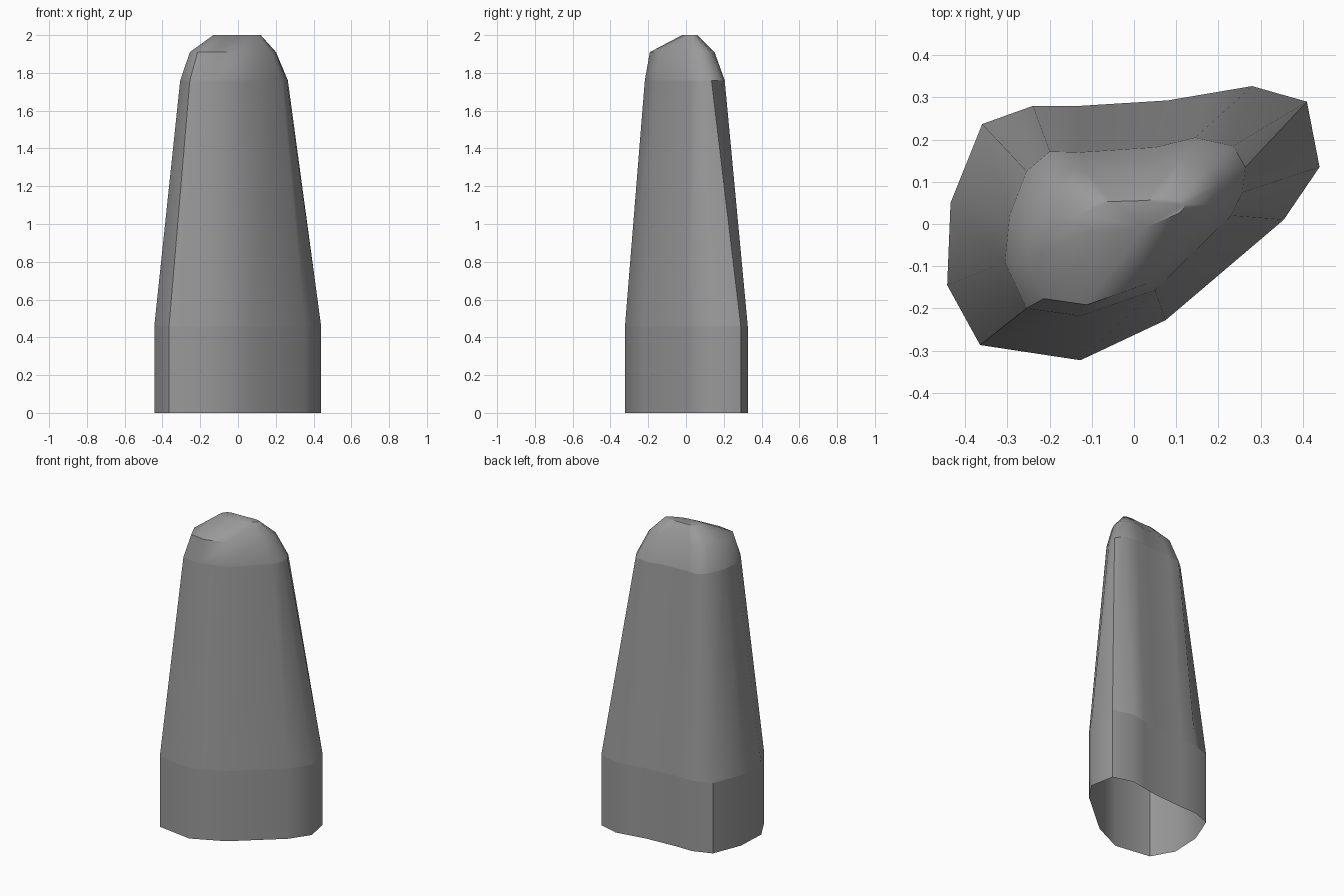
import bpy, bmesh, math

cube = bpy.data.objects.get("Cube")
if cube:
    bpy.data.objects.remove(cube, do_unlink=True)

# One stone grey for the whole pillar
stone = bpy.data.materials.new("stone_grey")
stone.use_nodes = True
grey = (0.32, 0.32, 0.32, 1)
stone.diffuse_color = grey
stone.node_tree.nodes["Principled BSDF"].inputs["Base Color"].default_value = grey

# Irregular outlines, counter-clockwise: foot and shoulder
foot = [(.44, .135), (.41, .29), (.28, .327), (.18, .31), (.08, .293),
        (-.13, .28), (-.24, .28), (-.36, .237), (-.435, .05), (-.443, -.145),
        (-.365, -.287), (-.127, -.323), (.075, -.228), (.355, .01)]
shoulder = [(.257, .075), (.264, .135), (.235, .185), (.145, .205), (.05, .182),
            (-.13, .17), (-.2, .172), (-.255, .125), (-.295, .02), (-.306, -.09),
            (-.255, -.2), (-.127, -.218), (.05, -.157), (.23, .02)]


def shrink(outline, sx, sy, dx, dy):
    return [(x * sx + dx, y * sy + dy) for x, y in outline]


# Foot, tapered body, rounded cap and small flat crown
levels = [(foot, 0), (foot, .46), (shoulder, 1.76),
          (shrink(shoulder, .8, .81, -.01, -.015), 1.91),
          (shrink(shoulder, .44, .19, .004, .021), 2)]

bm = bmesh.new()
rings = [[bm.verts.new((x, y, z)) for x, y in outline] for outline, z in levels]
n = len(foot)
for low, high in zip(rings, rings[1:]):
    for i in range(n):
        j = (i + 1) % n
        bm.faces.new((low[i], low[j], high[j], high[i]))
bm.faces.new(rings[-1])

# Crisp seams between foot, body and cap; the underside stays open
for ring in rings[1:3]:
    for i in range(n):
        bm.edges.get((ring[i], ring[(i + 1) % n])).smooth = False

mesh = bpy.data.meshes.new("rock_pillar")
bm.to_mesh(mesh)
bm.free()
mesh.materials.append(stone)
pillar = bpy.data.objects.new("rock_pillar", mesh)
bpy.context.collection.objects.link(pillar)

bpy.ops.object.select_all(action='DESELECT')
pillar.select_set(True)
bpy.context.view_layer.objects.active = pillar
bpy.ops.object.shade_smooth_by_angle(angle=math.radians(46), keep_sharp_edges=True)
